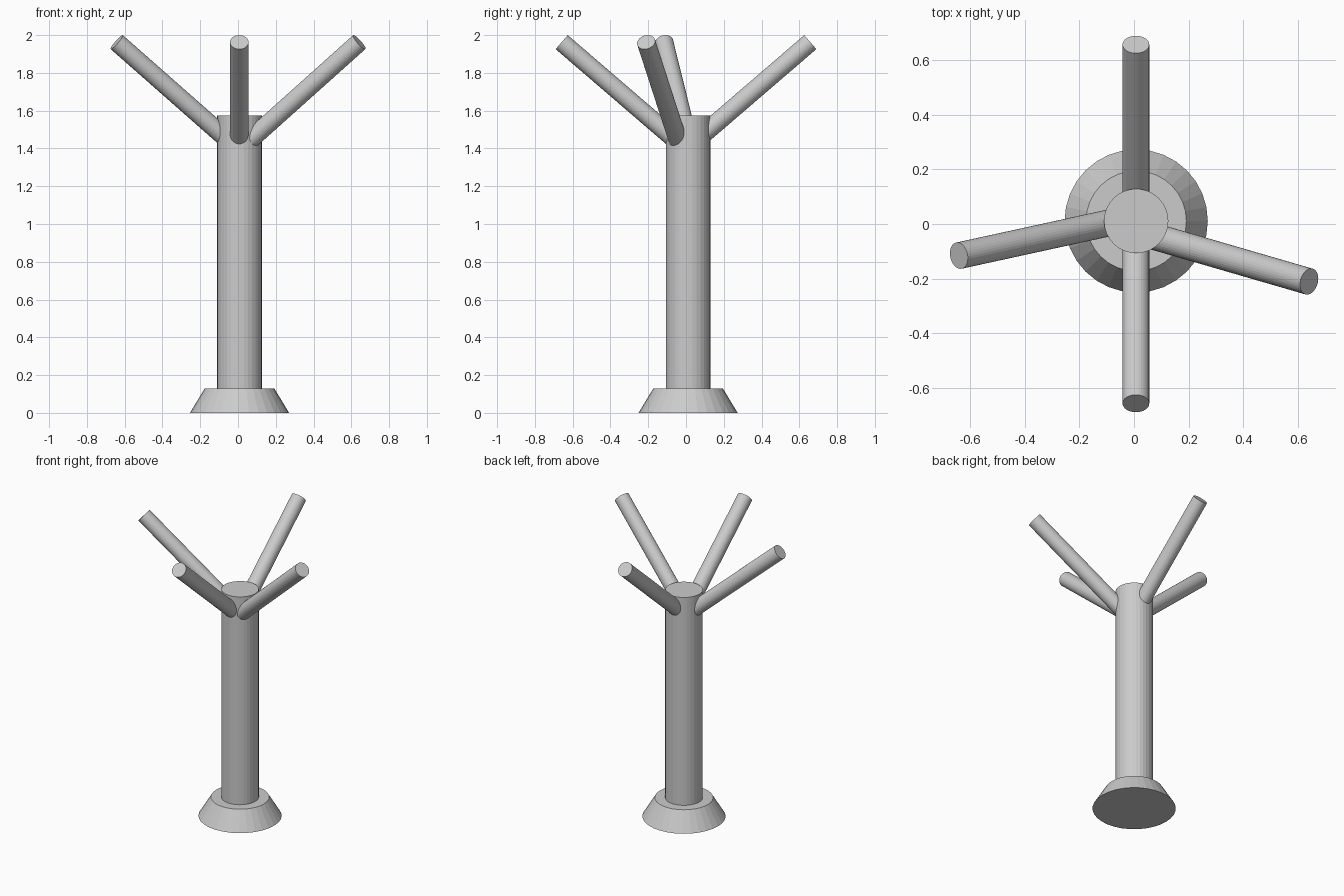
import bpy
from math import radians, cos, sin
from mathutils import Vector

if "Cube" in bpy.data.objects:
    bpy.data.objects.remove(bpy.data.objects["Cube"])

CX, CY = 0.008, 0.011      # trunk axis
SIDES = 32


def tube(name, start, end, r1, r2):
    """Closed cylinder or cone running from start to end."""
    start, end = Vector(start), Vector(end)
    axis = end - start
    bpy.ops.mesh.primitive_cone_add(
        vertices=SIDES, radius1=r1, radius2=r2, depth=axis.length,
        location=(start + end) / 2,
        rotation=axis.to_track_quat('Z', 'Y').to_euler())
    obj = bpy.context.object
    obj.name = name
    return obj


# flared foot and upright trunk
tube("base", (CX, CY, 0), (CX, CY, 0.13), 0.2625, 0.184)
tube("trunk", (CX, CY, 0.12), (CX, CY, 1.575), 0.118, 0.118)

# four branches: tip position, compass heading, all rising at the same pitch
PITCH, RADIUS, LENGTH = radians(40.7), 0.049, 0.85
TIP_Z = 2.0 - RADIUS * cos(PITCH)
branches = {
    "back_branch": (0.007, 0.658, 90),
    "front_branch": (0.007, -0.658, 270),
    "left_branch": (-0.642, -0.116, 192.3),
    "right_branch": (0.642, -0.211, 343.8),
}
for name, (x, y, heading) in branches.items():
    a = radians(heading)
    tip = Vector((x, y, TIP_Z))
    d = Vector((cos(PITCH) * cos(a), cos(PITCH) * sin(a), sin(PITCH)))
    tube(name, tip - d * LENGTH, tip, RADIUS, RADIUS)
